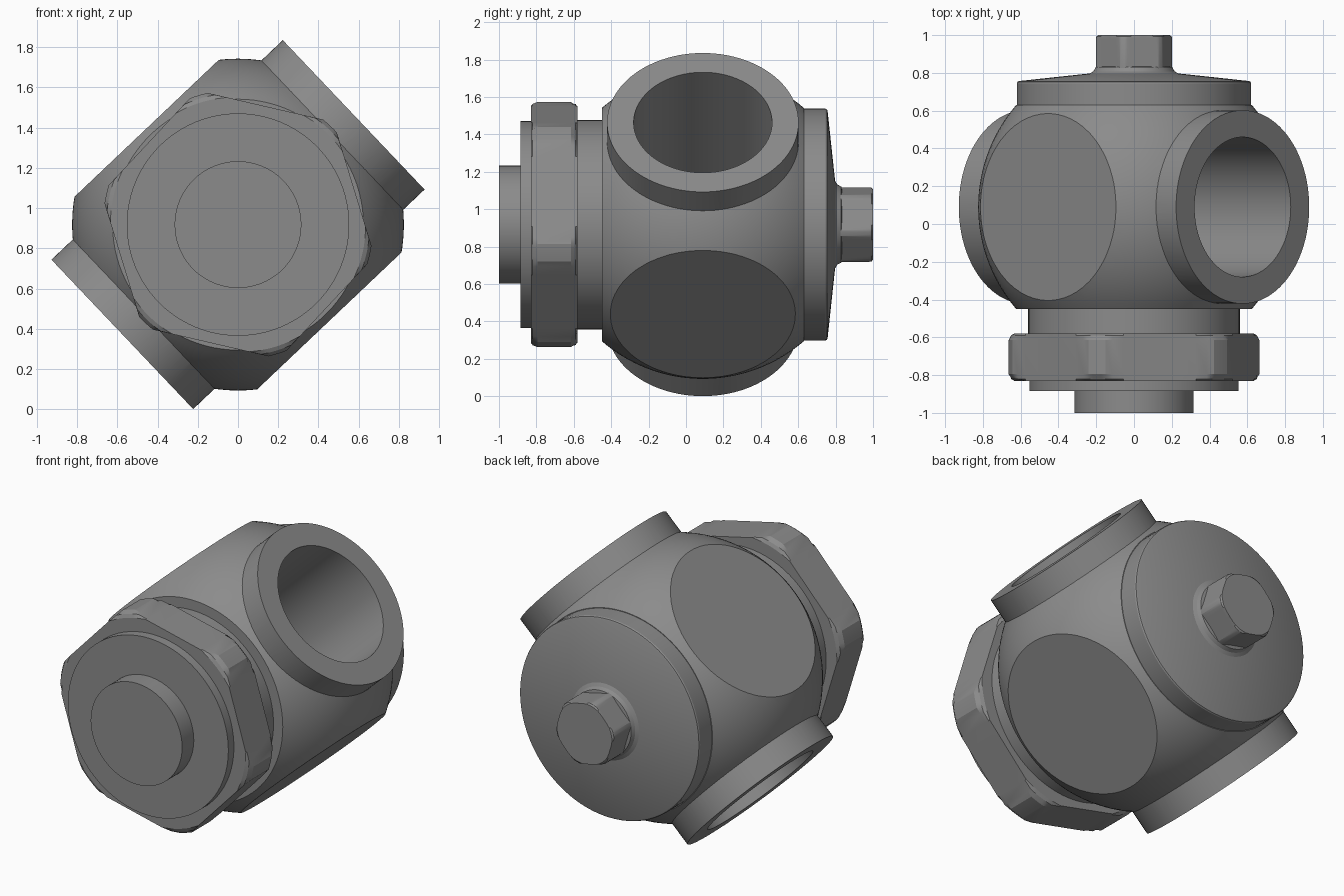
import bpy, bmesh, math

if "Cube" in bpy.data.objects:
    bpy.data.objects.remove(bpy.data.objects["Cube"])

ZC = 0.918                      # height of the main axis
MID = 0.09                      # y of the body centre
TILT = math.radians(43.5)       # slope of the port axis
HEX_TURN = math.radians(47)

steel = bpy.data.materials.new("grey_steel")
steel.use_nodes = True
GREY = (0.26, 0.26, 0.26, 1)
steel.diffuse_color = GREY
steel.node_tree.nodes["Principled BSDF"].inputs["Base Color"].default_value = GREY


def finish(obj, angle=22):
    obj.data.materials.clear()
    obj.data.materials.append(steel)
    bpy.ops.object.select_all(action='DESELECT')
    obj.select_set(True)
    bpy.context.view_layer.objects.active = obj
    bpy.ops.object.shade_smooth_by_angle(angle=math.radians(angle))


def rings(name, profile, angles, radius=lambda r, t: r):
    """Solid along y from (radius, y) rings, with a radius rule per angle."""
    bm = bmesh.new()
    loops = []
    for r, y in profile:
        loops.append([bm.verts.new((radius(r, t) * math.cos(t), y,
                                    ZC + radius(r, t) * math.sin(t))) for t in angles])
    n = len(angles)
    for a, b in zip(loops, loops[1:]):
        for i in range(n):
            j = (i + 1) % n
            bm.faces.new((a[i], a[j], b[j], b[i]))
    bm.faces.new(loops[0])
    bm.faces.new(loops[-1])
    bmesh.ops.recalc_face_normals(bm, faces=bm.faces)
    mesh = bpy.data.meshes.new(name)
    bm.to_mesh(mesh)
    bm.free()
    obj = bpy.data.objects.new(name, mesh)
    bpy.context.collection.objects.link(obj)
    return obj


def lathe(name, profile, segments=96):
    return rings(name, profile, [math.tau * i / segments for i in range(segments)])


def hex_nut(name, apothem, profile):
    """Hexagon whose corners are trimmed by the turned profile."""
    angles = [HEX_TURN + math.radians(30 + 60 * k + d)
              for k in range(6) for d in (-28, -26, -23, -18, -9, 0, 9, 18, 23, 26, 28, 30)]

    def trimmed(r, t):
        off = (t - HEX_TURN) % (math.pi / 3) - math.pi / 6
        return min(r, apothem / math.cos(off))
    return rings(name, profile, angles, trimmed)


def port_cylinder(name, radius, length):
    bpy.ops.mesh.primitive_cylinder_add(vertices=96, radius=radius, depth=length,
                                        location=(0, MID, ZC),
                                        rotation=(0, math.pi / 2 - TILT, 0))
    bpy.context.object.name = name
    return bpy.context.object


def combine(obj, tool, operation):
    mod = obj.modifiers.new(operation, 'BOOLEAN')
    mod.object, mod.operation, mod.solver = tool, operation, 'EXACT'
    bpy.ops.object.select_all(action='DESELECT')
    obj.select_set(True)
    bpy.context.view_layer.objects.active = obj
    bpy.ops.object.modifier_apply(modifier=mod.name)
    bpy.data.objects.remove(tool)


# Ball-shaped body, cut at front and back
BALL = 0.825
steps = 36
ball = []
for i in range(steps + 1):
    y = -0.54 + 1.08 * i / steps
    ball.append((math.sqrt(BALL ** 2 - y ** 2), MID + y))
body = lathe("valve_body", ball)

# Two flat round sides
bpy.ops.mesh.primitive_cube_add(size=1, location=(0, MID, ZC),
                                rotation=(0, math.pi / 2 - TILT, 0))
slab = bpy.context.object
slab.scale = (1.32, 4, 4)
bpy.context.view_layer.update()
combine(body, slab, 'INTERSECT')

# Opposed ports with a through bore
combine(body, port_cylinder("port_tube", 0.512, 1.586), 'UNION')
combine(body, port_cylinder("port_bore", 0.37, 2.4), 'DIFFERENCE')
finish(body)

# Front: neck, hexagonal collar, washer and stub
finish(lathe("front_neck", [(0.56, -0.59), (0.56, -0.44)]))
finish(hex_nut("front_hex_collar", 0.604,
               [(0.635, -0.83), (0.655, -0.82), (0.672, -0.795),
                (0.672, -0.615), (0.655, -0.59), (0.635, -0.58)]))
finish(lathe("front_washer", [(0.553, -0.885), (0.553, -0.82)]))
finish(lathe("front_stub", [(0.315, -1.0), (0.315, -0.88)]))

# Back: shallow conical cap and hexagonal head
finish(lathe("back_cap", [(0.62, 0.62), (0.62, 0.745), (0.616, 0.753), (0.608, 0.757),
                          (0.235, 0.797), (0.215, 0.808), (0.203, 0.83), (0.18, 0.835)]))
finish(hex_nut("back_hex_head", 0.184,
               [(0.205, 0.82), (0.205, 0.98), (0.2, 0.993), (0.19, 1.0)]))
